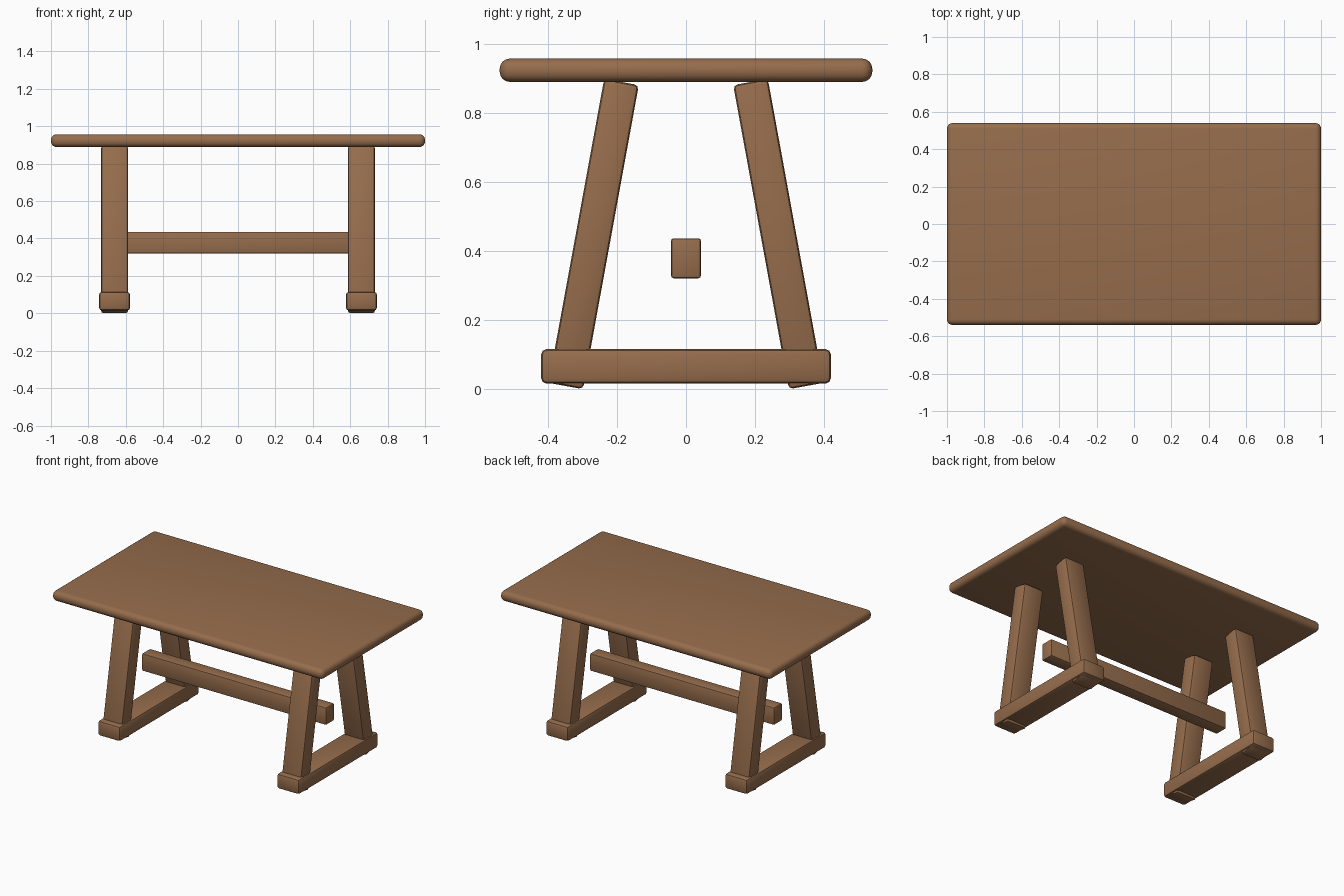
import bpy
import math

cube = bpy.data.objects.get("Cube")
if cube:
    bpy.data.objects.remove(cube, do_unlink=True)

wood = bpy.data.materials.new("brown_wood")
wood.use_nodes = True
wood.diffuse_color = (0.305, 0.153, 0.073, 1)
wood.node_tree.nodes["Principled BSDF"].inputs["Base Color"].default_value = wood.diffuse_color


def beam(name, size, location, bevel, segments=2, tilt=0.0):
    """Rounded wooden board, optionally tilted about x."""
    bpy.ops.mesh.primitive_cube_add(size=1, location=location)
    ob = bpy.context.object
    ob.name = name
    ob.scale = size
    bpy.ops.object.transform_apply(location=False, rotation=False, scale=True)
    ob.rotation_euler.x = tilt
    mod = ob.modifiers.new("rounded_edges", 'BEVEL')
    mod.width = bevel
    mod.segments = segments
    bpy.ops.object.modifier_apply(modifier=mod.name)
    bpy.ops.object.shade_smooth_by_angle(angle=math.radians(35))
    ob.data.materials.append(wood)
    return ob


# Tabletop with nearly half-round edges
beam("tabletop", (2, 1.08, 0.068), (0, 0, 0.923), 0.03, 4)

# Long stretcher between the leg frames
beam("stretcher", (1.36, 0.087, 0.116), (0, 0, 0.378), 0.008)

# Two trestles: a foot bar and two inward-leaning legs each
bottom, top = (0.348, 0.008), (0.187, 0.889)
dy, dz = bottom[0] - top[0], top[1] - bottom[1]
length, lean = math.hypot(dy, dz), math.atan2(dy, dz)
mid_y, mid_z = (bottom[0] + top[0]) / 2, (bottom[1] + top[1]) / 2

for side, x in (("left", 0.66), ("right", -0.66)):
    beam(f"{side}_foot", (0.166, 0.84, 0.1), (x, 0, 0.065), 0.016)
    for end, s in (("front", -1), ("back", 1)):
        beam(f"{side}_{end}_leg", (0.144, 0.102, length),
             (x, s * mid_y, mid_z), 0.013, tilt=s * lean)
